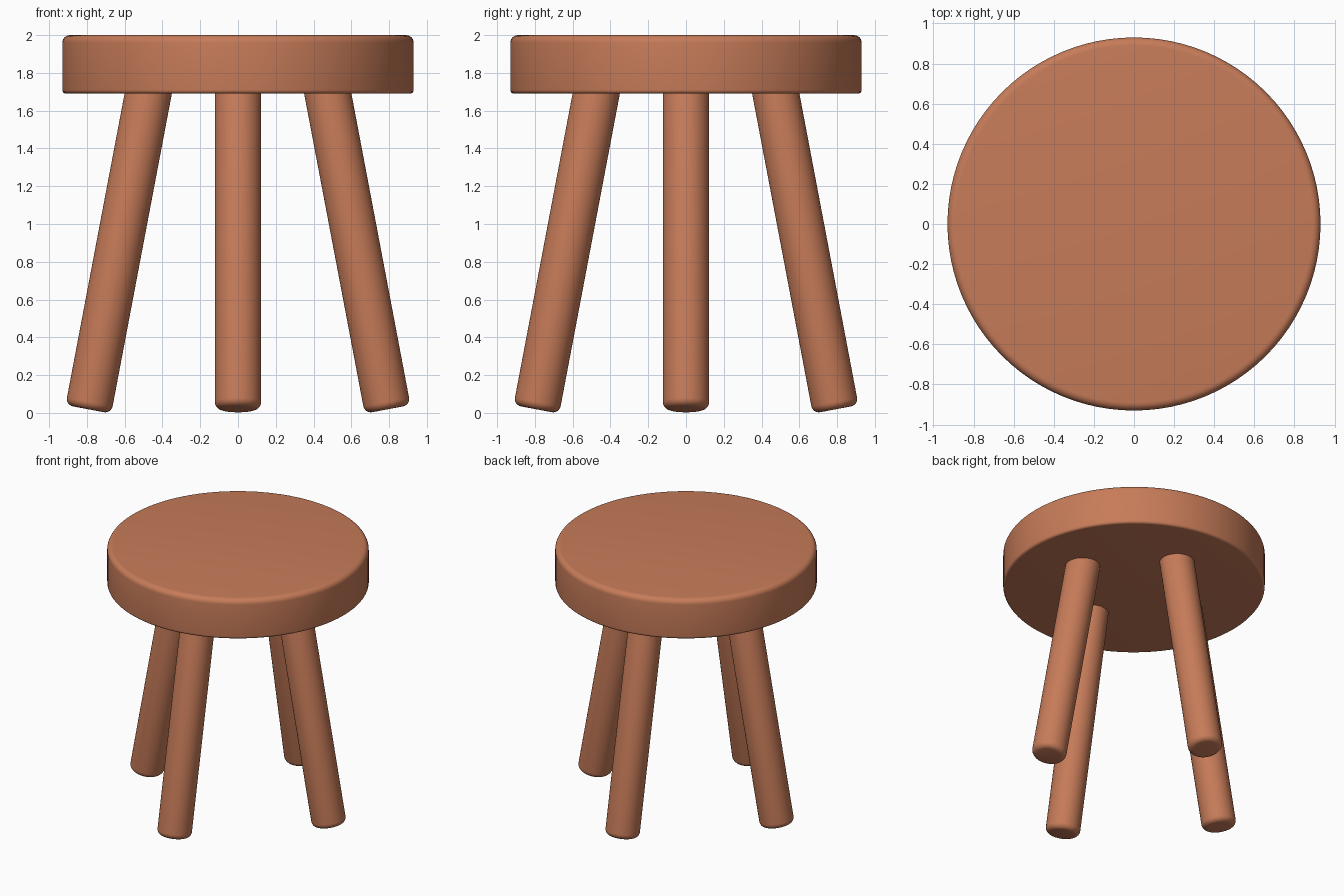
import bpy
from math import radians, sin, cos, pi
from mathutils import Vector

if "Cube" in bpy.data.objects:
    bpy.data.objects.remove(bpy.data.objects["Cube"])

wood = bpy.data.materials.new("wood")
wood.diffuse_color = (0.57, 0.2, 0.1, 1)
wood.use_nodes = True
wood.node_tree.nodes["Principled BSDF"].inputs["Base Color"].default_value = wood.diffuse_color


def rounded_cylinder(name, start, end, radius, r_start, r_end, sides):
    """Solid of revolution from start to end with rounded rims."""
    a, b = Vector(start), Vector(end)
    length, n = (b - a).length, 6
    profile = []
    for i in range(n + 1):
        t = i / n * pi / 2
        profile.append((radius - r_start * (1 - sin(t)), r_start * (1 - cos(t))))
    for i in range(n + 1):
        t = i / n * pi / 2
        profile.append((radius - r_end * (1 - cos(t)), length - r_end * (1 - sin(t))))
    verts = [(r * cos(2 * pi * k / sides), r * sin(2 * pi * k / sides), z)
             for r, z in profile for k in range(sides)]
    rows = len(profile)
    faces = [(j * sides + k, j * sides + (k + 1) % sides,
              (j + 1) * sides + (k + 1) % sides, (j + 1) * sides + k)
             for j in range(rows - 1) for k in range(sides)]
    faces.append(tuple(reversed(range(sides))))
    faces.append(tuple((rows - 1) * sides + k for k in range(sides)))
    mesh = bpy.data.meshes.new(name)
    mesh.from_pydata(verts, [], faces)
    mesh.materials.append(wood)
    obj = bpy.data.objects.new(name, mesh)
    bpy.context.collection.objects.link(obj)
    obj.location = a
    obj.rotation_euler = (b - a).to_track_quat('Z', 'Y').to_euler()
    bpy.ops.object.select_all(action='DESELECT')
    obj.select_set(True)
    bpy.context.view_layer.objects.active = obj
    bpy.ops.object.shade_smooth_by_angle(angle=radians(35))
    return obj


# Round seat, softer on the upper rim
rounded_cylinder("seat", (0, 0, 1.69), (0, 0, 2.0), 0.93, 0.02, 0.04, 96)

# Four splayed legs
for name, dx, dy in (("right_leg", 1, 0), ("back_leg", 0, 1),
                     ("left_leg", -1, 0), ("front_leg", 0, -1)):
    foot, top = 0.792, 0.464
    rounded_cylinder(name, (dx * foot, dy * foot, 0.019),
                     (dx * top, dy * top, 1.75), 0.123, 0.04, 0.005, 48)
